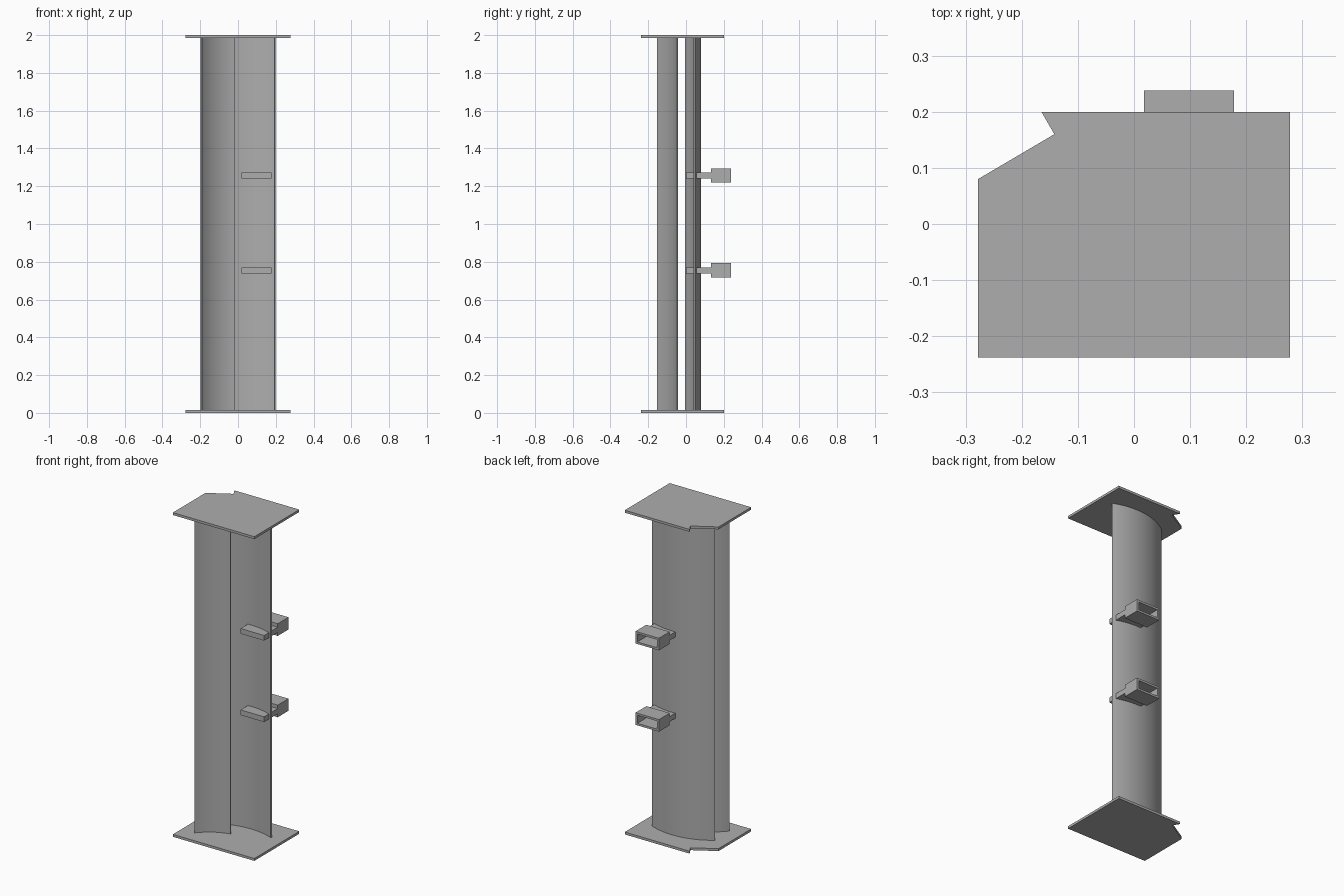
import bpy, bmesh, math
from mathutils import Vector

cube = bpy.data.objects.get("Cube")
if cube:
    bpy.data.objects.remove(cube, do_unlink=True)

grey = bpy.data.materials.new("plain_grey")
grey.use_nodes = True
GREY = (0.42, 0.42, 0.42, 1)
grey.diffuse_color = GREY
grey.node_tree.nodes["Principled BSDF"].inputs["Base Color"].default_value = GREY

PLATE = 0.015
TOP = 2.0


def finish(name, bm, smooth=False):
    bmesh.ops.recalc_face_normals(bm, faces=bm.faces)
    mesh = bpy.data.meshes.new(name)
    bm.to_mesh(mesh)
    bm.free()
    mesh.materials.append(grey)
    obj = bpy.data.objects.new(name, mesh)
    bpy.context.collection.objects.link(obj)
    if smooth:
        bpy.ops.object.select_all(action="DESELECT")
        obj.select_set(True)
        bpy.context.view_layer.objects.active = obj
        bpy.ops.object.shade_smooth_by_angle(angle=math.radians(30))
    return obj


def prism(name, outline, z0, z1, smooth=False):
    """Extrude a plan outline from z0 up to z1."""
    bm = bmesh.new()
    face = bm.faces.new([bm.verts.new((p[0], p[1], z0)) for p in outline])
    top = bmesh.ops.extrude_face_region(bm, geom=[face])["geom"]
    bmesh.ops.translate(bm, vec=(0, 0, z1 - z0),
                        verts=[v for v in top if isinstance(v, bmesh.types.BMVert)])
    return finish(name, bm, smooth)


def arc_sheet(start, end, rise, thick, steps=24):
    """Outline of a thin curved sheet on a chord, bulging to the chord's left."""
    a, b = Vector(start), Vector(end)
    along = (b - a).normalized()
    side = Vector((-along.y, along.x))
    half = (b - a).length / 2
    radius = (half * half + rise * rise) / (2 * rise)
    centre = (a + b) / 2 + side * (rise - radius)
    sweep = math.asin(half / radius)

    def edge(r):
        angles = [sweep * (2 * i / steps - 1) for i in range(steps + 1)]
        return [centre + r * (along * math.sin(t) + side * math.cos(t)) for t in angles]

    return edge(radius + thick / 2) + edge(radius - thick / 2)[::-1]


# End plates with a notched rear corner
plate = [(-0.278, -0.238), (0.278, -0.238), (0.278, 0.2),
         (-0.165, 0.2), (-0.142, 0.16), (-0.278, 0.08)]
prism("bottom_plate", plate, 0, PLATE)
prism("top_plate", plate, TOP - PLATE, TOP)

# Curved upright blades
prism("main_blade", arc_sheet((-0.196, -0.002), (0.196, 0.044), 0.052, 0.008),
      PLATE, TOP - PLATE, True)
prism("small_blade", arc_sheet((-0.192, -0.15), (-0.017, -0.045), 0.018, 0.008),
      PLATE, TOP - PLATE, True)


# Brackets: a flat arm through the main blade, ending in an open socket
def bracket(level, z):
    x0, x1 = 0.018, 0.178
    arm = [(x0, 0.0), (x1, 0.0), (x1, 0.135), (x0, 0.135)]
    prism(level + "_bracket_arm", arm, z - 0.016, z + 0.016)

    bm = bmesh.new()
    bmesh.ops.create_cube(bm, size=1)
    bmesh.ops.scale(bm, vec=(x1 - x0, 0.105, 0.075), verts=bm.verts)
    bmesh.ops.translate(bm, vec=((x0 + x1) / 2, 0.1855, z), verts=bm.verts)
    bm.normal_update()
    back = [f for f in bm.faces if f.normal.y > 0.9]
    bmesh.ops.inset_region(bm, faces=back, thickness=0.018)
    inner = bmesh.ops.extrude_face_region(bm, geom=back)["geom"]
    bmesh.ops.delete(bm, geom=back, context="FACES")
    bmesh.ops.translate(bm, vec=(0, -0.09, 0),
                        verts=[v for v in inner if isinstance(v, bmesh.types.BMVert)])
    finish(level + "_bracket_socket", bm)


bracket("lower", 0.755)
bracket("upper", 1.257)
